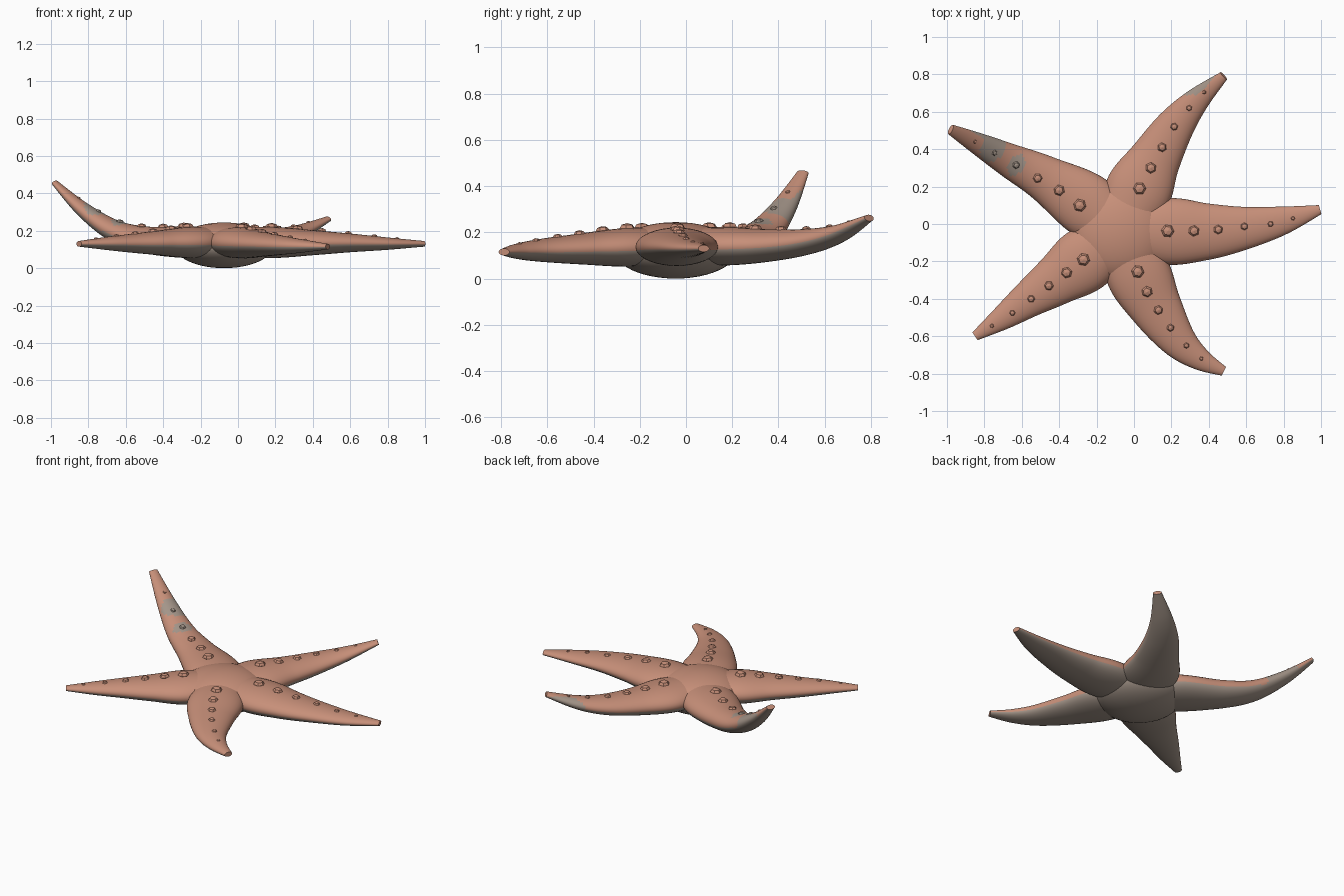
import bpy, bmesh, math
from mathutils import Vector
from mathutils.bvhtree import BVHTree

if "Cube" in bpy.data.objects:
    bpy.data.objects.remove(bpy.data.objects["Cube"])


def material(name, color):
    m = bpy.data.materials.new(name)
    m.diffuse_color = (*color, 1)
    m.use_nodes = True
    m.node_tree.nodes["Principled BSDF"].inputs["Base Color"].default_value = m.diffuse_color
    return m


SALMON = material("salmon skin", (0.57, 0.275, 0.19))
GREY = material("grey underside", (0.37, 0.30, 0.25))


def finish(bm, name, smooth=True):
    me = bpy.data.meshes.new(name)
    bm.normal_update()
    for f in bm.faces:
        f.smooth = smooth
    bm.to_mesh(me)
    bm.free()
    me.materials.append(SALMON)
    me.materials.append(GREY)
    ob = bpy.data.objects.new(name, me)
    bpy.context.collection.objects.link(ob)
    return ob


def catmull(pts, t):
    n = len(pts) - 1
    i = min(int(t * n), n - 1)
    u = t * n - i
    p = [pts[max(0, min(n, i + k))] for k in (-1, 0, 1, 2)]
    return [0.5 * (2 * b + (c - a) * u + (2 * a - 5 * b + 4 * c - d) * u * u
                   + (3 * b - a - 3 * c + d) * u ** 3) for a, b, c, d in zip(*p)]


def is_grey(name, c, n):
    # underside, plus worn patches on the two raised arms
    if n.z < -0.3:
        return True
    if name == "raised_arm":
        along = -0.85 * (c.x + 0.63) + 0.52 * (c.y - 0.315)
        across = 0.52 * (c.x + 0.63) + 0.85 * (c.y - 0.315)
        if (along / 0.043) ** 2 + (across / 0.062) ** 2 < 1:
            return True
        if ((along - 0.155) / 0.06) ** 2 + ((across - 0.015) / 0.085) ** 2 < 1:
            return True
        return across > 0.03 and along > 0.14
    if name == "back_arm":
        return c.y > 0.69 and (c.x - 0.335) * 0.75 - (c.y - 0.66) * 0.66 < -0.012
    return False


# Arm stations: x, y, z, half width, half height
ROOT = (-0.08, -0.04, 0.14, 0.12, 0.075)
ARMS = {
    "right_arm": [ROOT, (0.18, -0.04, 0.137, 0.178, 0.083), (0.40, -0.04, 0.136, 0.15, 0.067),
                  (0.60, -0.02, 0.135, 0.113, 0.05), (0.80, 0.02, 0.131, 0.075, 0.033),
                  (0.995, 0.077, 0.13, 0.025, 0.015)],
    "back_arm": [ROOT, (0.02, 0.17, 0.14, 0.178, 0.083), (0.118, 0.355, 0.143, 0.137, 0.07),
                 (0.222, 0.525, 0.16, 0.103, 0.055), (0.335, 0.66, 0.195, 0.068, 0.038),
                 (0.48, 0.792, 0.262, 0.026, 0.015)],
    "raised_arm": [ROOT, (-0.25, 0.10, 0.138, 0.17, 0.085), (-0.48, 0.245, 0.15, 0.123, 0.072),
                   (-0.66, 0.337, 0.20, 0.092, 0.057), (-0.83, 0.427, 0.315, 0.06, 0.038),
                   (-0.98, 0.505, 0.457, 0.028, 0.015)],
    "left_arm": [ROOT, (-0.26, -0.19, 0.137, 0.172, 0.083), (-0.42, -0.305, 0.135, 0.135, 0.066),
                 (-0.56, -0.40, 0.133, 0.10, 0.051), (-0.70, -0.50, 0.132, 0.066, 0.035),
                 (-0.85, -0.60, 0.13, 0.025, 0.015)],
    "front_arm": [ROOT, (0.02, -0.26, 0.135, 0.172, 0.083), (0.12, -0.45, 0.128, 0.14, 0.067),
                  (0.235, -0.62, 0.122, 0.098, 0.05), (0.35, -0.72, 0.118, 0.062, 0.034),
                  (0.48, -0.787, 0.115, 0.026, 0.015)],
}
BUMPS = {
    "right_arm": [(0.18, -0.037), (0.32, -0.037), (0.45, -0.03), (0.59, -0.013), (0.73, 0), (0.85, 0.03)],
    "back_arm": [(0.03, 0.19), (0.09, 0.30), (0.15, 0.41), (0.215, 0.52), (0.295, 0.62), (0.375, 0.705)],
    "raised_arm": [(-0.29, 0.10), (-0.40, 0.18), (-0.515, 0.245), (-0.63, 0.315), (-0.745, 0.38), (-0.85, 0.44)],
    "left_arm": [(-0.27, -0.19), (-0.36, -0.26), (-0.455, -0.33), (-0.55, -0.40), (-0.65, -0.475), (-0.76, -0.545)],
    "front_arm": [(0.02, -0.255), (0.07, -0.362), (0.13, -0.46), (0.195, -0.555), (0.28, -0.65), (0.36, -0.72)],
}
RINGS, SIDES = 56, 36


def make_arm(name, pts):
    bm = bmesh.new()
    rings = []
    for i in range(RINGS + 1):
        t = i / RINGS
        x, y, z, w, h = catmull(pts, t)
        a, b = catmull(pts, max(0, t - 0.01)), catmull(pts, min(1, t + 0.01))
        tan = (Vector(b[:3]) - Vector(a[:3])).normalized()
        side = tan.cross(Vector((0, 0, 1))).normalized()
        up = side.cross(tan)
        ring = []
        for k in range(SIDES):
            ang = 2 * math.pi * k / SIDES
            ring.append(bm.verts.new(Vector((x, y, z)) + side * w * math.cos(ang) + up * h * math.sin(ang)))
        rings.append(ring)
    for r, s in zip(rings, rings[1:]):
        for k in range(SIDES):
            j = (k + 1) % SIDES
            bm.faces.new((r[k], r[j], s[j], s[k]))
    bm.faces.new(rings[0])
    bm.faces.new(rings[-1])
    bmesh.ops.recalc_face_normals(bm, faces=bm.faces)
    bm.normal_update()
    for f in bm.faces:
        f.material_index = int(is_grey(name, f.calc_center_median(), f.normal))
    tree = BVHTree.FromBMesh(bm)
    ob = finish(bm, name)
    bpy.context.view_layer.objects.active = ob
    ob.select_set(True)
    bpy.ops.object.shade_smooth_by_angle(angle=math.radians(40))
    ob.select_set(False)
    return tree


def make_bumps(name, tree):
    # six-sided flattened knobs sitting along the arm ridge
    bm = bmesh.new()
    for i, (x, y) in enumerate(BUMPS[name]):
        loc, nor, _, _ = tree.ray_cast(Vector((x, y, 2)), Vector((0, 0, -1)))
        if loc is None:
            continue
        r = 0.035 - 0.0048 * i
        new = bmesh.ops.create_uvsphere(bm, u_segments=6, v_segments=4, radius=r)["verts"]
        rot = nor.to_track_quat('Z', 'Y')
        for v in new:
            v.co = loc + rot @ Vector((v.co.x, v.co.y, v.co.z * 0.62))
        grey = name == "raised_arm" and i in (3, 4)
        for f in {f for v in new for f in v.link_faces}:
            f.material_index = int(grey)
    finish(bm, name + "_bumps", False)


for arm, stations in ARMS.items():
    make_bumps(arm, make_arm(arm, stations))

# Central disc
bm = bmesh.new()
bmesh.ops.create_uvsphere(bm, u_segments=40, v_segments=24, radius=1)
for v in bm.verts:
    v.co = Vector((v.co.x * 0.265 - 0.075, v.co.y * 0.265 - 0.045, v.co.z * 0.122 + 0.122))
bm.normal_update()
for f in bm.faces:
    f.material_index = int(f.normal.z < -0.3)
finish(bm, "central_disc")
